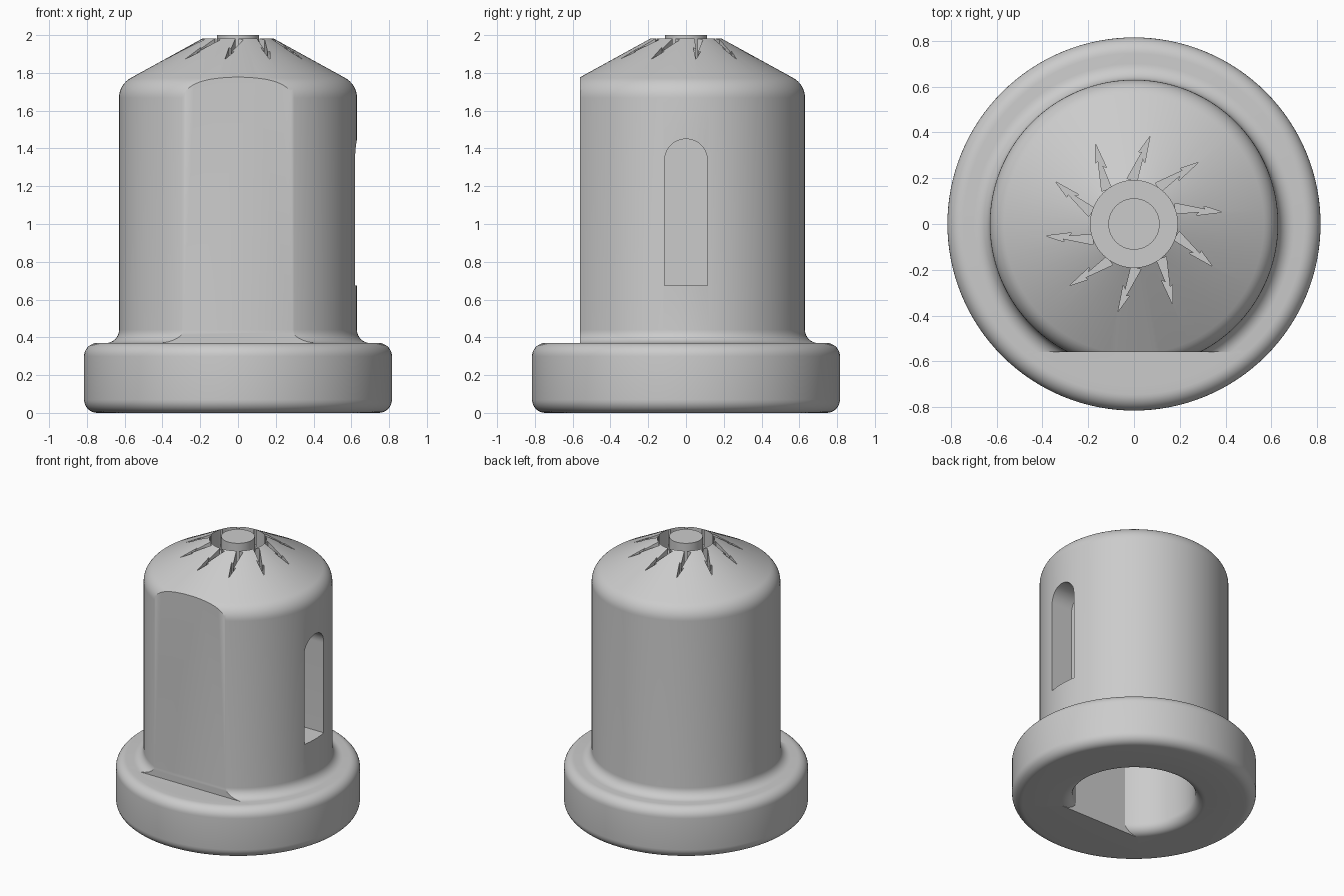
import bpy, bmesh, math
from mathutils import Matrix, Vector

old = bpy.data.objects.get("Cube")
if old:
    bpy.data.objects.remove(old, do_unlink=True)

grey = bpy.data.materials.new("plain grey")
grey.use_nodes = True
GREY = (0.6, 0.6, 0.6, 1)
grey.diffuse_color = GREY
grey.node_tree.nodes["Principled BSDF"].inputs["Base Color"].default_value = GREY


def finish(bm, name):
    bmesh.ops.recalc_face_normals(bm, faces=bm.faces)
    mesh = bpy.data.meshes.new(name)
    bm.to_mesh(mesh)
    bm.free()
    mesh.materials.append(grey)
    ob = bpy.data.objects.new(name, mesh)
    bpy.context.collection.objects.link(ob)
    return ob


def arc(cx, cz, r, a0, a1, n=8):
    """Points of a rounded corner, angles in degrees."""
    steps = [math.radians(a0 + (a1 - a0) * i / n) for i in range(n + 1)]
    return [(cx + r * math.cos(a), cz + r * math.sin(a)) for a in steps]


def lathe(profile, steps=128):
    """Spin an (r, z) profile that starts and ends on the axis."""
    bm = bmesh.new()
    vs = [bm.verts.new((r, 0, z)) for r, z in profile]
    es = [bm.edges.new(pair) for pair in zip(vs, vs[1:])]
    bmesh.ops.spin(bm, geom=vs + es, cent=(0, 0, 0), axis=(0, 0, 1),
                   angle=math.tau, steps=steps, use_duplicate=False)
    bmesh.ops.remove_doubles(bm, verts=bm.verts, dist=0.0005)
    return bm


def prism(points, extrude, name):
    """Extrude a flat polygon into a solid."""
    bm = bmesh.new()
    face = bm.faces.new([bm.verts.new(p) for p in points])
    out = bmesh.ops.extrude_face_region(bm, geom=[face])
    moved = [v for v in out["geom"] if isinstance(v, bmesh.types.BMVert)]
    bmesh.ops.translate(bm, verts=moved, vec=extrude)
    return finish(bm, name)


def cut(target, cutter):
    mod = target.modifiers.new("cut", 'BOOLEAN')
    mod.operation = 'DIFFERENCE'
    mod.solver = 'EXACT'
    mod.object = cutter
    bpy.context.view_layer.objects.active = target
    bpy.ops.object.modifier_apply(modifier=mod.name)
    bpy.data.objects.remove(cutter, do_unlink=True)


# Turned body: rounded flange, filleted barrel, conical cap, groove and button
BASE_R, BASE_H, BODY_R, FLAT_Y = 0.815, 0.37, 0.63, -0.56
profile = [(0, 0)]
profile += arc(BASE_R - 0.07, 0.07, 0.07, -90, 0)
profile += arc(BASE_R - 0.07, BASE_H - 0.07, 0.07, 0, 90)
profile += arc(BODY_R + 0.07, BASE_H + 0.07, 0.07, 270, 180)
profile += arc(BODY_R - 0.12, 1.668, 0.12, 0, 61)
profile += [(0.19, 1.981), (0.19, 1.83), (0.112, 1.83), (0.112, 2.0), (0, 2.0)]
knob = finish(lathe(profile), "knob_body")

# Flat on the front of the barrel
cut(knob, prism([(-1, FLAT_Y, BASE_H), (1, FLAT_Y, BASE_H),
                 (1, FLAT_Y, 2.2), (-1, FLAT_Y, 2.2)], (0, -1, 0), "flat_cutter"))

# D-shaped bore with a rounded lip
BORE_R, LIP, BORE_TOP = 0.41, 0.07, 1.5
bore = [(0, -0.1), (BORE_R + LIP, -0.1)]
bore += arc(BORE_R + LIP, LIP, LIP, 270, 180)
bore += [(BORE_R, BORE_TOP), (0, BORE_TOP)]
bm = lathe(bore)
cutaway = bmesh.ops.bisect_plane(bm, geom=bm.verts[:] + bm.edges[:] + bm.faces[:],
                                 plane_co=(0, -0.35, 0), plane_no=(0, -1, 0),
                                 clear_outer=True)
rim = [e for e in cutaway["geom_cut"] if isinstance(e, bmesh.types.BMEdge)]
bmesh.ops.contextual_create(bm, geom=rim)
cut(knob, finish(bm, "bore_cutter"))

# Arched pocket on the side
SLOT = 0.113
outline = [(-SLOT, 0.675), (SLOT, 0.675)] + arc(0, 1.45 - SLOT, SLOT, 0, 180, 24)
cut(knob, prism([(0.45, y, z) for y, z in outline], (0.5, 0, 0), "slot_cutter"))

# Ring of lightning-shaped recesses in the cap
BOLT = [(0.18, 0.09), (0.31, 0.064), (0.305, 0.078), (0.385, 0.052),
        (0.27, 0.038), (0.285, 0.053), (0.18, 0.045)]
for i in range(10):
    turn = Matrix.Rotation(math.tau * i / 10, 3, 'Z')
    cut(knob, prism([turn @ Vector((x, y, 1.85)) for x, y in BOLT],
                    (0, 0, 0.3), "bolt_cutter"))

# Smooth shading with crisp cut edges
bpy.ops.object.select_all(action='DESELECT')
knob.select_set(True)
bpy.context.view_layer.objects.active = knob
bpy.ops.object.shade_smooth_by_angle(angle=math.radians(30))
